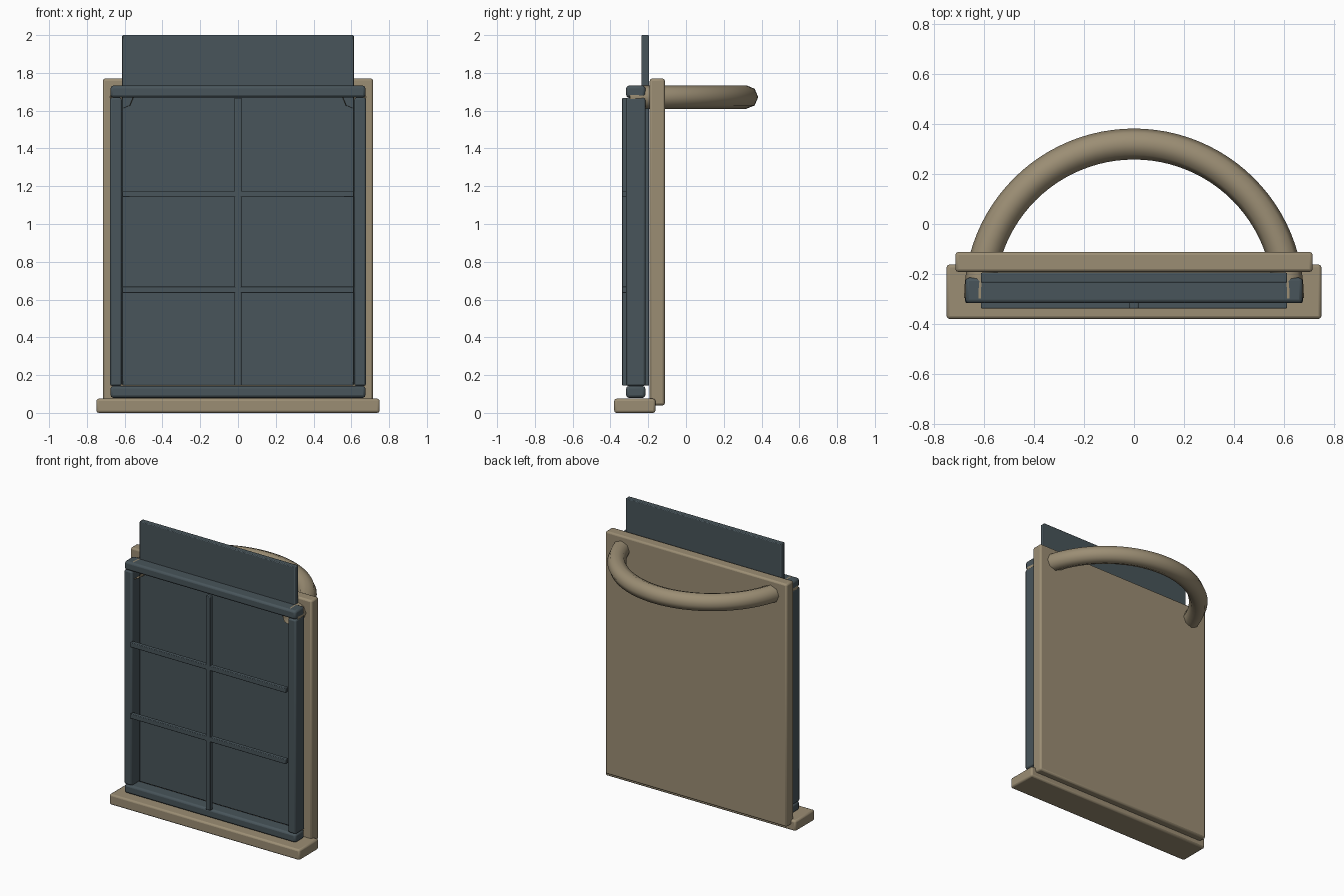
import bpy, math

if "Cube" in bpy.data.objects:
    bpy.data.objects.remove(bpy.data.objects["Cube"])


def material(name, rgb):
    m = bpy.data.materials.new(name)
    m.diffuse_color = (*rgb, 1)
    m.use_nodes = True
    m.node_tree.nodes["Principled BSDF"].inputs["Base Color"].default_value = m.diffuse_color
    return m


STONE = material("sandstone", (0.33, 0.27, 0.175))
SLATE = material("slate", (0.065, 0.09, 0.103))


def box(name, x, y, z, mat, bevel):
    """Bevelled box from (min, max) ranges."""
    bpy.ops.mesh.primitive_cube_add(size=1)
    o = bpy.context.object
    o.name = name
    r = (x, y, z)
    for v in o.data.vertices:
        v.co = [(a + b) / 2 + (b - a) * c for (a, b), c in zip(r, v.co)]
    o.data.materials.append(mat)
    mod = o.modifiers.new("soft_edges", "BEVEL")
    mod.width = bevel
    mod.segments = 2
    bpy.ops.object.shade_smooth_by_angle(angle=math.radians(35))
    return o


# Stone surround: sill and backing slab
box("sill", (-0.75, 0.75), (-0.38, -0.162), (0, 0.075), STONE, 0.012)
box("back_slab", (-0.715, 0.715), (-0.192, -0.112), (0.04, 1.77), STONE, 0.012)

# Tall pane behind the frame
box("pane", (-0.613, 0.613), (-0.235, -0.195), (0.145, 2.0), SLATE, 0.005)

# Frame rails and stiles
for name, z in (("bottom_rail", (0.08, 0.142)), ("top_rail", (1.67, 1.732))):
    box(name, (-0.675, 0.675), (-0.317, -0.215), z, SLATE, 0.014)
for name, s in (("left_stile", -1), ("right_stile", 1)):
    box(name, sorted((s * 0.615, s * 0.677)), (-0.317, -0.215), (0.143, 1.669), SLATE, 0.01)

# Glazing bars in front
box("vertical_bar", (-0.018, 0.018), (-0.338, -0.308), (0.145, 1.668), SLATE, 0.004)
for i, z in enumerate((0.651, 1.159)):
    box(f"horizontal_bar_{i + 1}", (-0.613, 0.613), (-0.338, -0.308),
        (z - 0.017, z + 0.017), SLATE, 0.004)

# Half-ring arch: eight-sided open tube swept round a semicircle
N, R, CY = 48, 0.618, -0.298
curve = bpy.data.curves.new("arch_ring", "CURVE")
curve.dimensions = "3D"
curve.bevel_depth = 0.062
curve.bevel_resolution = 2
sp = curve.splines.new("POLY")
sp.points.add(N)
for i, p in enumerate(sp.points):
    a = math.pi * i / N
    p.co = (R * math.cos(a), CY + R * math.sin(a), 1.672, 1)
curve.materials.append(STONE)
ring = bpy.data.objects.new("arch_ring", curve)
bpy.context.collection.objects.link(ring)
bpy.ops.object.select_all(action="DESELECT")
ring.select_set(True)
bpy.context.view_layer.objects.active = ring
bpy.ops.object.convert(target="MESH")
bpy.ops.object.shade_smooth()
